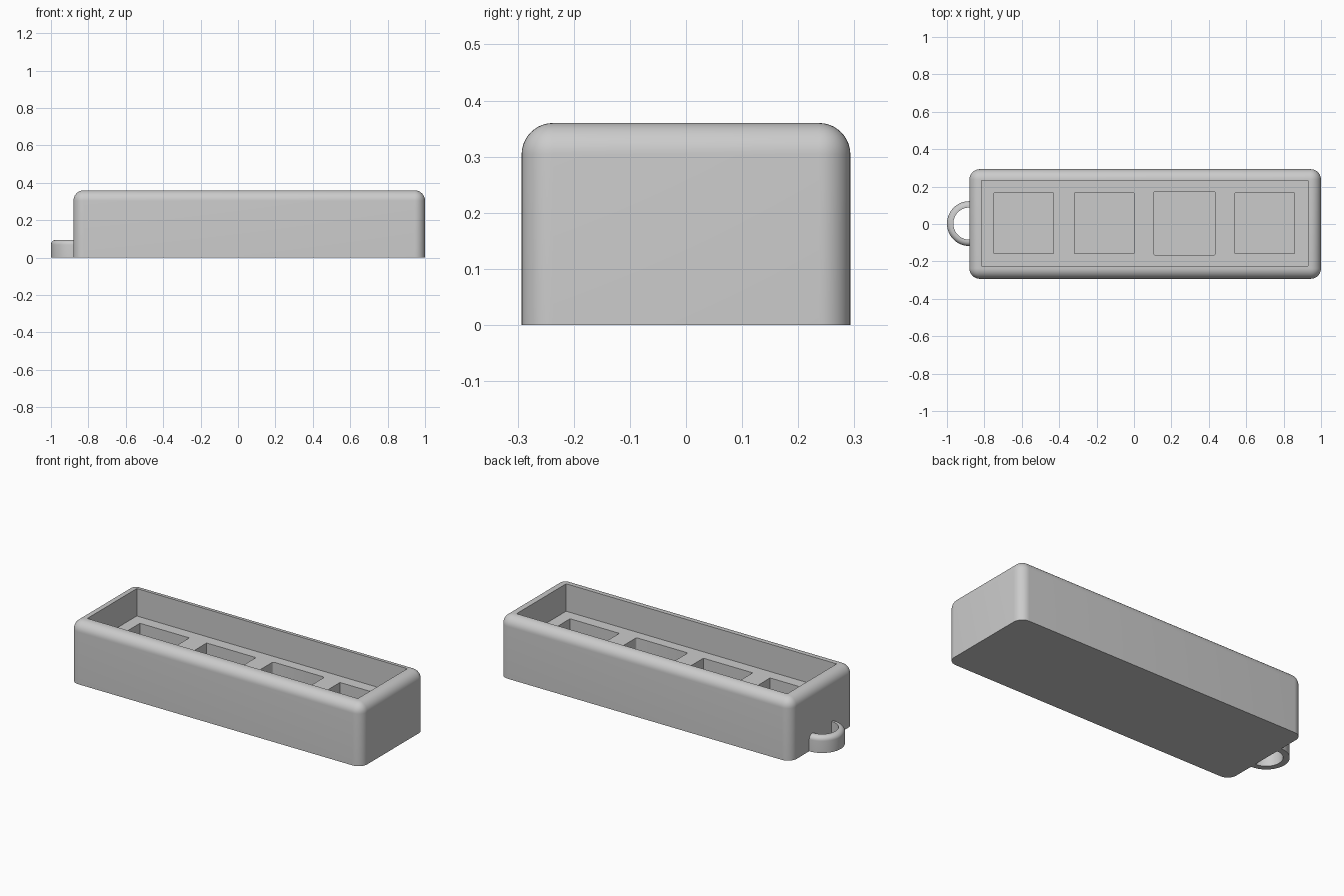
import bpy
import bmesh
from math import pi, cos, sin, radians

cube = bpy.data.objects.get("Cube")
if cube:
    bpy.data.objects.remove(cube, do_unlink=True)

grey = bpy.data.materials.new("plain_grey")
grey.use_nodes = True
grey.diffuse_color = (0.6, 0.6, 0.6, 1)
grey.node_tree.nodes["Principled BSDF"].inputs["Base Color"].default_value = (0.6, 0.6, 0.6, 1)


def make_object(name, bm):
    bmesh.ops.recalc_face_normals(bm, faces=bm.faces)
    mesh = bpy.data.meshes.new(name)
    bm.to_mesh(mesh)
    bm.free()
    mesh.materials.append(grey)
    obj = bpy.data.objects.new(name, mesh)
    bpy.context.collection.objects.link(obj)
    return obj


def box(name, x, y, z, radius=0, round_top=False, segments=10):
    """Box from (min, max) ranges, with optional rounded upright and top edges."""
    bm = bmesh.new()
    bmesh.ops.create_cube(bm, size=1)
    for v in bm.verts:
        v.co = [r[0] if c < 0 else r[1] for c, r in zip(v.co, (x, y, z))]
    if radius:
        edges = [e for e in bm.edges
                 if abs(e.verts[0].co.z - e.verts[1].co.z) > 1e-4
                 or (round_top and min(v.co.z for v in e.verts) > z[1] - 1e-4)]
        bmesh.ops.bevel(bm, geom=edges, offset=radius, segments=segments,
                        profile=0.5, affect='EDGES', clamp_overlap=True)
    return make_object(name, bm)


def activate(obj):
    bpy.ops.object.select_all(action='DESELECT')
    obj.select_set(True)
    bpy.context.view_layer.objects.active = obj


def cut(target, cutter):
    cutter.hide_render = True
    mod = target.modifiers.new("cut", 'BOOLEAN')
    mod.operation = 'DIFFERENCE'
    mod.solver = 'EXACT'
    mod.object = cutter
    activate(target)
    bpy.ops.object.modifier_apply(modifier=mod.name)
    bpy.data.objects.remove(cutter, do_unlink=True)


# Case with rounded uprights and rim
case = box("case", (-0.88, 1.0), (-0.293, 0.293), (0, 0.36), 0.056, True)

# Open tray in the top
cut(case, box("tray_cutter", (-0.815, 0.93), (-0.224, 0.232), (0.2, 0.5)))

# Row of square pockets in the tray floor, the third one slightly larger
for i in range(4):
    centre = -0.59 + i * 0.43
    half = 0.163 if i != 2 else 0.17
    half_x = half - 0.004
    cut(case, box("pocket_cutter", (centre - half_x, centre + half_x),
                  (0.004 - half, 0.004 + half), (0.06, 0.3),
                  0.01 if i == 2 else 0, segments=4))

# Half-round key loop with a rounded outer top edge
inner, outer, height, fillet = 0.086, 0.12, 0.095, 0.026
profile = [(inner, 0), (outer, 0)]
for k in range(9):
    a = k / 8 * pi / 2
    profile.append((outer - fillet + fillet * cos(a), height - fillet + fillet * sin(a)))
profile.append((inner, height))

bm = bmesh.new()
sections = []
steps = 32
for s in range(steps + 1):
    a = pi / 2 + pi * s / steps
    sections.append([bm.verts.new((-0.88 + r * cos(a), 0.002 + r * sin(a), z))
                     for r, z in profile])
# Run both ends a little way into the case wall
for end in (sections[0], sections[-1]):
    for v in end:
        v.co.x += 0.01
n = len(profile)
for a, b in zip(sections, sections[1:]):
    for j in range(n):
        bm.faces.new((a[j], a[(j + 1) % n], b[(j + 1) % n], b[j]))
bm.faces.new(sections[0])
bm.faces.new(list(reversed(sections[-1])))
loop = make_object("key_loop", bm)

for obj in (case, loop):
    activate(obj)
    bpy.ops.object.shade_smooth_by_angle(angle=radians(30))
